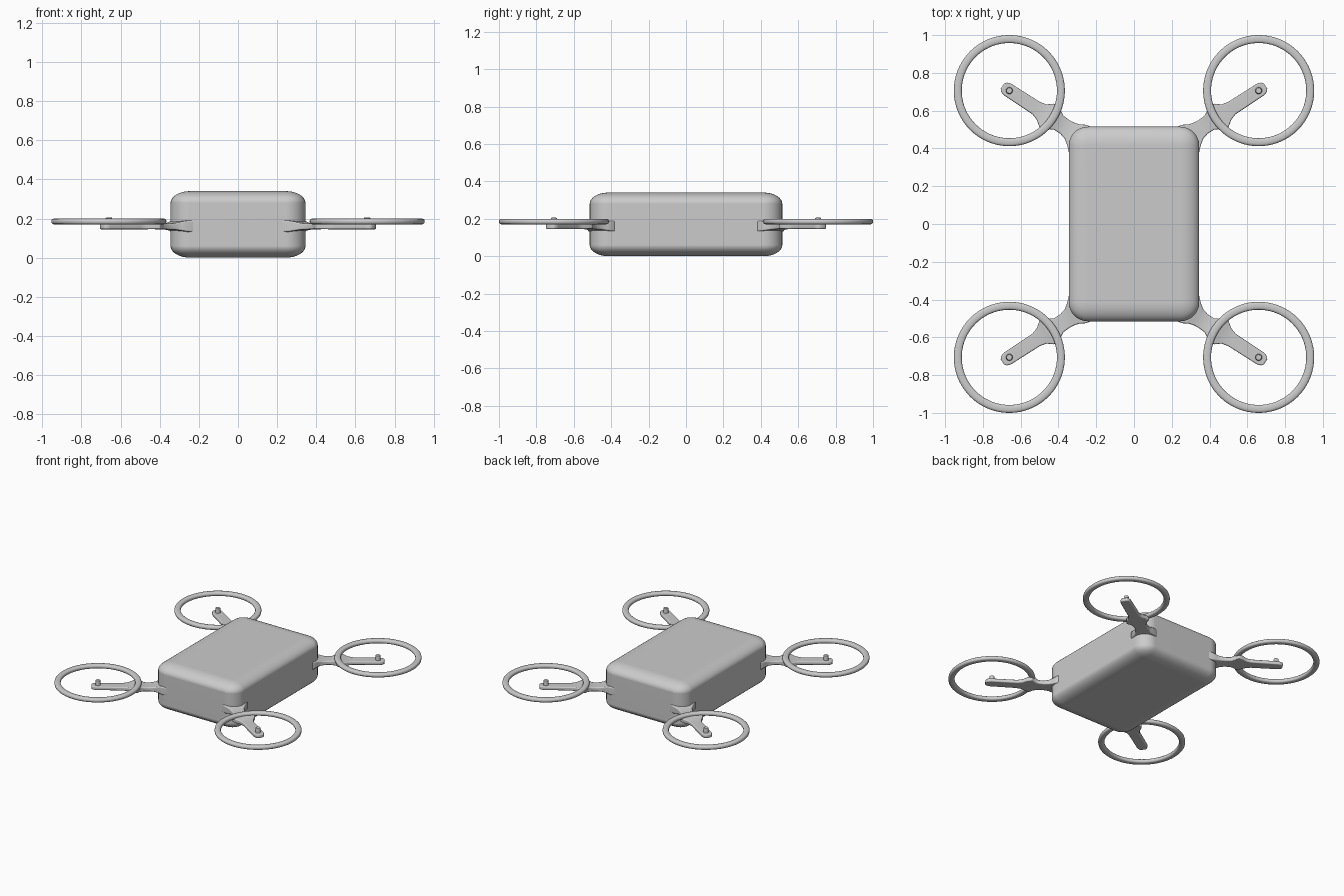
import bpy, bmesh, math

if "Cube" in bpy.data.objects:
    bpy.data.objects.remove(bpy.data.objects["Cube"])

RX, RY = 0.66, 0.706          # rotor centre
ANGLE = math.radians(33)      # arm heading from rotor centre back to the body


def finish(name, bm, bevel=0):
    bmesh.ops.recalc_face_normals(bm, faces=bm.faces)
    mesh = bpy.data.meshes.new(name)
    bm.to_mesh(mesh)
    bm.free()
    obj = bpy.data.objects.new(name, mesh)
    bpy.context.collection.objects.link(obj)
    for p in mesh.polygons:
        p.use_smooth = True
    if bevel:
        mod = obj.modifiers.new("bevel", 'BEVEL')
        mod.width, mod.segments = bevel, 3
        mod.limit_method, mod.angle_limit = 'ANGLE', math.radians(50)
        obj.modifiers.new("normals", 'WEIGHTED_NORMAL')
    return obj


def body():
    # bevelled while tall, then squashed so the edge rounding is elliptical
    squash = 0.6
    bm = bmesh.new()
    bmesh.ops.create_cube(bm, size=1)
    bmesh.ops.scale(bm, vec=(0.69, 1.03, 0.34 / squash), verts=bm.verts)
    bmesh.ops.bevel(bm, geom=bm.edges[:], offset=0.1, segments=8,
                    profile=0.5, affect='EDGES', clamp_overlap=True)
    bmesh.ops.scale(bm, vec=(1, 1, squash), verts=bm.verts)
    bmesh.ops.translate(bm, vec=(0, 0, 0.17), verts=bm.verts)
    obj = finish("body", bm)
    obj.modifiers.new("normals", 'WEIGHTED_NORMAL')


def ring(name, sx, sy):
    # rounded-rectangle section swept around the rotor centre
    def sq(t):
        return math.copysign(abs(t) ** 0.7, t)
    n, m = 72, 14
    bm = bmesh.new()
    loops = []
    for i in range(n):
        a = 2 * math.pi * i / n
        loop = []
        for j in range(m):
            b = 2 * math.pi * j / m
            r = 0.273 + 0.021 * sq(math.cos(b))
            z = 0.185 + 0.015 * sq(math.sin(b))
            loop.append(bm.verts.new((sx * RX + r * math.cos(a),
                                      sy * RY + r * math.sin(a), z)))
        loops.append(loop)
    for i in range(n):
        p, q = loops[i], loops[(i + 1) % n]
        for j in range(m):
            k = (j + 1) % m
            bm.faces.new((p[j], p[k], q[k], q[j]))
    finish(name, bm)


# arm stations: distance from rotor centre, outer width, inner width, underside, top
STATIONS = [
    (-0.044, .016, .016, .145, .171), (-0.034, .029, .029, .145, .171),
    (-0.012, .036, .036, .145, .171), (0.17, .038, .038, .145, .171),
    (0.205, .046, .050, .145, .173), (0.235, .070, .072, .146, .177),
    (0.262, .082, .080, .146, .184), (0.285, .060, .058, .146, .184),
    (0.31, .045, .045, .145, .176), (0.35, .042, .044, .144, .174),
    (0.385, .045, .054, .142, .178), (0.41, .053, .072, .138, .184),
    (0.44, .070, .100, .132, .190), (0.50, .080, .100, .132, .190),
]


def arm(name, sx, sy):
    bm = bmesh.new()
    c, s = math.cos(ANGLE), math.sin(ANGLE)
    rows = []
    for u, left, right, lo, hi in STATIONS:
        row = []
        for v, z in ((left, lo), (left, hi), (-right, hi), (-right, lo)):
            row.append(bm.verts.new((sx * (RX - u * c - v * s),
                                     sy * (RY - u * s + v * c), z)))
        rows.append(row)
    for p, q in zip(rows, rows[1:]):
        for j in range(4):
            k = (j + 1) % 4
            bm.faces.new((p[j], p[k], q[k], q[j]))
    bm.faces.new(rows[0])
    bm.faces.new(rows[-1])
    finish(name, bm, 0.007)


def pin(name, sx, sy):
    # small rotor shaft on the arm tip
    bm = bmesh.new()
    bmesh.ops.create_cone(bm, cap_ends=True, segments=16, radius1=0.019,
                          radius2=0.016, depth=0.045)
    bmesh.ops.translate(bm, vec=(sx * RX, sy * RY, 0.183), verts=bm.verts)
    finish(name, bm, 0.004)


body()
for side, sx in (("left", -1), ("right", 1)):
    for end, sy in (("front", -1), ("back", 1)):
        ring(f"{end}_{side}_rotor_guard", sx, sy)
        arm(f"{end}_{side}_arm", sx, sy)
        pin(f"{end}_{side}_rotor_pin", sx, sy)
